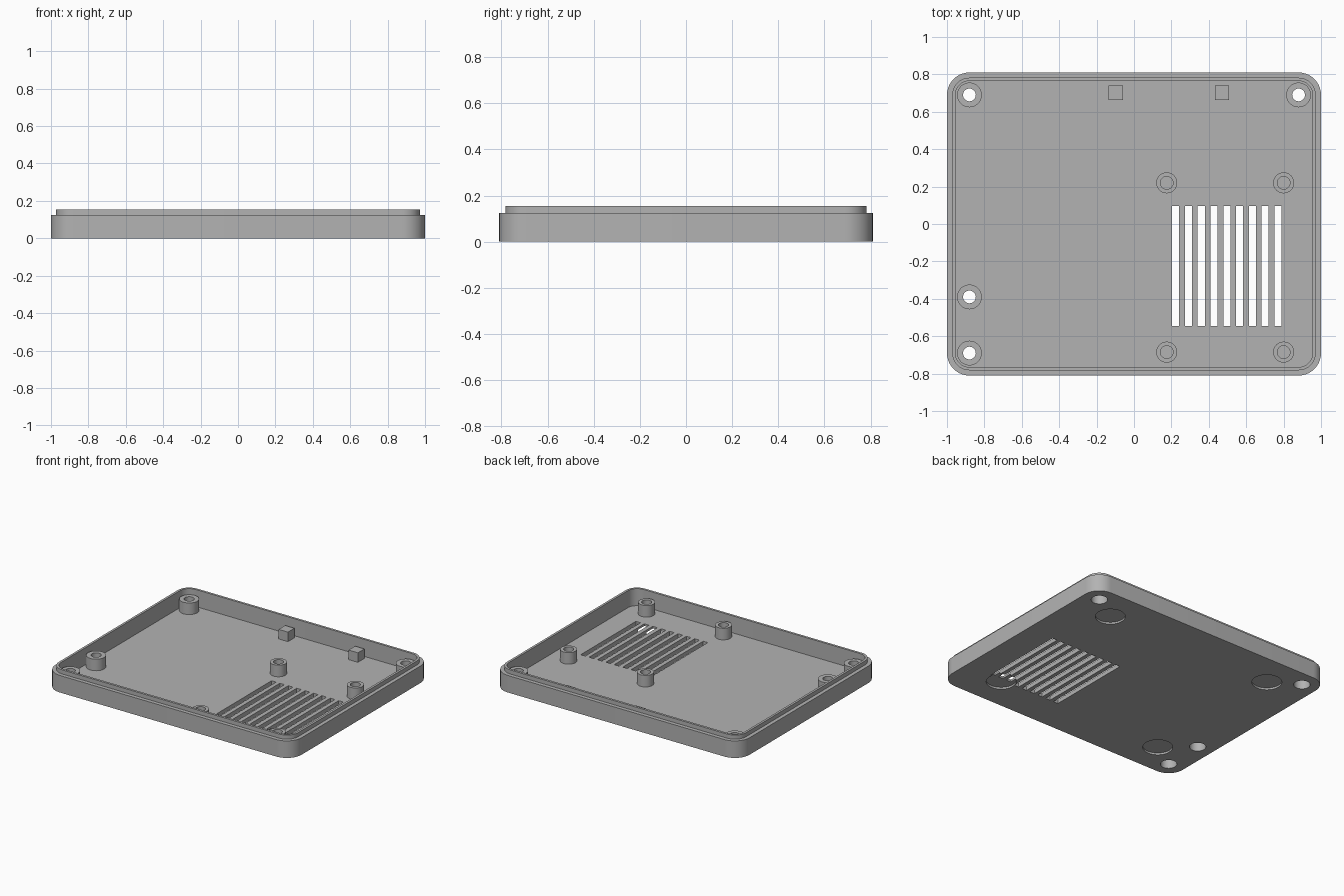
import bpy, bmesh, math

if "Cube" in bpy.data.objects:
    bpy.data.objects.remove(bpy.data.objects["Cube"])

FLOOR, LEDGE, RIM = 0.03, 0.125, 0.155
POST_TOP = 0.115
SEG = 40

grey = bpy.data.materials.new("plain grey")
grey.diffuse_color = (0.45, 0.45, 0.45, 1)
grey.use_nodes = True
grey.node_tree.nodes["Principled BSDF"].inputs["Base Color"].default_value = grey.diffuse_color


def make(name, bm):
    bmesh.ops.recalc_face_normals(bm, faces=bm.faces[:])
    me = bpy.data.meshes.new(name)
    bm.to_mesh(me)
    bm.free()
    me.materials.append(grey)
    ob = bpy.data.objects.new(name, me)
    bpy.context.collection.objects.link(ob)
    return ob


def smooth(ob):
    bpy.ops.object.select_all(action='DESELECT')
    ob.select_set(True)
    bpy.context.view_layer.objects.active = ob
    bpy.ops.object.shade_smooth_by_angle(angle=math.radians(30))


def skin(bm, rings, closed=False):
    """Bridge equal-length vertex rings with quads."""
    pairs = list(zip(rings, rings[1:]))
    if closed:
        pairs.append((rings[-1], rings[0]))
    for a, b in pairs:
        n = len(a)
        for i in range(n):
            bm.faces.new((a[i], a[(i + 1) % n], b[(i + 1) % n], b[i]))


def rounded_ring(bm, inset, z, steps=10):
    r = 0.12 - inset
    ring = []
    for q, (sx, sy) in enumerate([(1, 1), (-1, 1), (-1, -1), (1, -1)]):
        for k in range(steps + 1):
            a = math.pi / 2 * (q + k / steps)
            ring.append(bm.verts.new((sx * 0.88 + r * math.cos(a),
                                      sy * 0.69 + r * math.sin(a), z)))
    return ring


def circle_ring(bm, x, y, r, z):
    return [bm.verts.new((x + r * math.cos(2 * math.pi * i / SEG),
                          y + r * math.sin(2 * math.pi * i / SEG), z)) for i in range(SEG)]


def lathe(name, x, y, profile):
    """Revolve a closed (radius, height) profile around a vertical axis."""
    bm = bmesh.new()
    skin(bm, [circle_ring(bm, x, y, r, z) for r, z in profile], closed=True)
    ob = make(name, bm)
    smooth(ob)


def add_cylinder(bm, x, y, r, z0, z1):
    rings = [circle_ring(bm, x, y, r, z) for z in (z0, z1)]
    skin(bm, rings)
    for ring in rings:
        bm.faces.new(ring)


def add_box(bm, x0, x1, y0, y1, z0, z1):
    vs = bmesh.ops.create_cube(bm, size=1)["verts"]
    for v in vs:
        v.co = (x1 if v.co.x > 0 else x0, y1 if v.co.y > 0 else y0, z1 if v.co.z > 0 else z0)


# tray: floor, stepped wall and raised lip
bm = bmesh.new()
rings = [rounded_ring(bm, i, z) for i, z in
         [(0, 0), (0, LEDGE), (0.028, LEDGE), (0.028, RIM), (0.045, RIM), (0.045, FLOOR)]]
skin(bm, rings)
bm.faces.new(rings[0])
bm.faces.new(rings[-1])
tray = make("tray", bm)

screw_spots = [(-0.88, 0.69), (0.88, 0.69), (-0.88, -0.39), (-0.88, -0.69)]
standoff_spots = [(x, y) for x in (0.175, 0.80) for y in (0.22, -0.685)]

# cutters: screw bores and vent slots
bm = bmesh.new()
for x, y in screw_spots:
    add_cylinder(bm, x, y, 0.055, -0.05, FLOOR + 0.03)
for i in range(9):
    c = 0.223 + i * 0.0683
    add_box(bm, c - 0.0188, c + 0.0188, -0.545, 0.097, -0.05, FLOOR + 0.03)
through_cutter = make("through_cutter", bm)

# cutters: shallow round foot recesses under the floor
bm = bmesh.new()
for sx in (1, -1):
    for sy in (1, -1):
        add_cylinder(bm, sx * 0.68, sy * 0.565, 0.1, -0.05, 0.014)
foot_cutter = make("foot_cutter", bm)

for cutter in (through_cutter, foot_cutter):
    mod = tray.modifiers.new(cutter.name, 'BOOLEAN')
    mod.operation = 'DIFFERENCE'
    mod.solver = 'EXACT'
    mod.object = cutter
    bpy.context.view_layer.objects.active = tray
    bpy.ops.object.modifier_apply(modifier=mod.name)
    bpy.data.objects.remove(cutter)
smooth(tray)

# screw posts with a wide bore below and a narrow hole on top
for i, (x, y) in enumerate(screw_spots):
    lathe(f"screw_post_{i + 1}", x, y,
          [(0.055, FLOOR), (0.066, FLOOR), (0.066, POST_TOP),
           (0.034, POST_TOP), (0.034, 0.075), (0.055, 0.075)])

# blind standoffs around the vent
for i, (x, y) in enumerate(standoff_spots):
    lathe(f"standoff_{i + 1}", x, y,
          [(0.034, FLOOR), (0.056, FLOOR), (0.056, POST_TOP), (0.034, POST_TOP)])

# square support pegs near the back wall
for i, x in enumerate((-0.097, 0.471)):
    bm = bmesh.new()
    add_box(bm, x - 0.038, x + 0.038, 0.664, 0.74, FLOOR, 0.1)
    make(f"support_peg_{i + 1}", bm)
